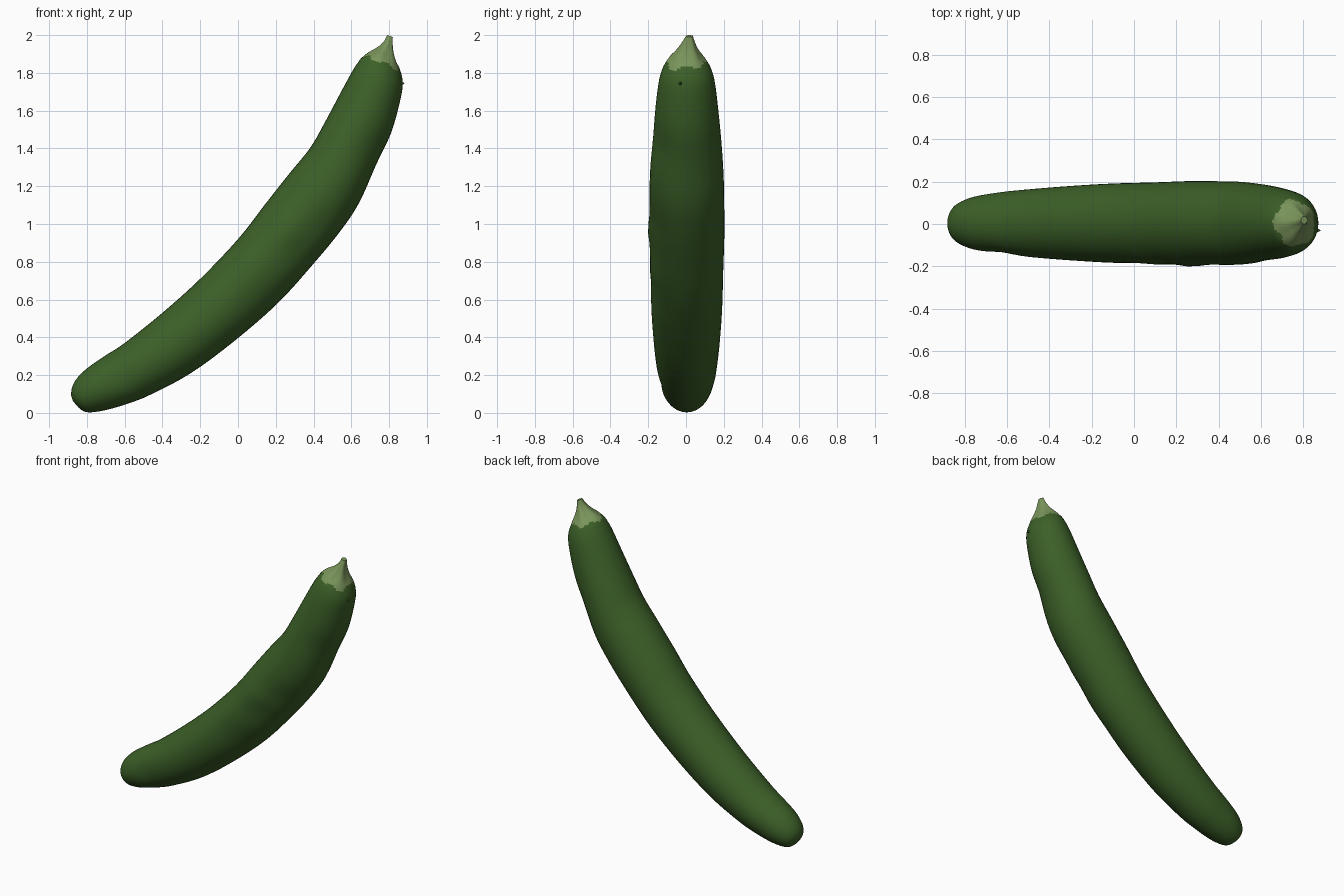
import bpy, bmesh, math
from mathutils import Vector

if "Cube" in bpy.data.objects:
    bpy.data.objects.remove(bpy.data.objects["Cube"])

def material(name, rgb):
    m = bpy.data.materials.new(name)
    m.diffuse_color = (*rgb, 1)
    m.use_nodes = True
    m.node_tree.nodes["Principled BSDF"].inputs["Base Color"].default_value = m.diffuse_color
    return m

skin = material("dark green skin", (0.045, 0.117, 0.021))
stem = material("pale green stem", (0.195, 0.30, 0.105))

# Outline stations: upper-left edge x,z / lower-right edge x,z / half depth in y
STATIONS = [
    (-.883, .09, -.875, .065, .015), (-.88, .13, -.835, .02, .065),
    (-.855, .18, -.79, .003, .098), (-.80, .235, -.70, .015, .126),
    (-.70, .305, -.58, .05, .145), (-.60, .37, -.46, .098, .157),
    (-.40, .53, -.25, .21, .174), (-.20, .71, -.02, .38, .187),
    (0, .92, .21, .58, .193), (.14, 1.10, .40, .79, .199),
    (.27, 1.265, .54, .96, .198), (.38, 1.40, .64, 1.11, .195),
    (.45, 1.52, .73, 1.31, .185), (.53, 1.67, .81, 1.48, .170),
    (.60, 1.80, .86, 1.66, .152), (.635, 1.855, .872, 1.75, .135),
    (.66, 1.885, .857, 1.82, .112), (.70, 1.91, .838, 1.865, .083),
    (.745, 1.938, .825, 1.91, .054), (.775, 1.968, .82, 1.95, .034),
    (.79, 2.0, .82, 1.99, .018)]
SUB, SEG = 4, 40

def catmull(a, b, c, d, t):
    return [.5 * (2*q + (r-p)*t + (2*p-5*q+4*r-s)*t*t + (3*q-p-3*r+s)*t**3)
            for p, q, r, s in zip(a, b, c, d)]

def resample(pts):
    out, n = [], len(pts)
    for i in range(n - 1):
        quad = [pts[max(0, min(n-1, i+k))] for k in (-1, 0, 1, 2)]
        out += [catmull(*quad, j / SUB) for j in range(SUB)]
    return out + [list(pts[-1])]

# Shallow dents on the front and right-hand side: x, y, z, radius, depth
DENTS = [(.30, -.19, .86, .09, .012), (.42, -.17, 1.0, .08, .010),
         (-.62, -.13, .19, .08, .010), (.10, -.18, .62, .10, .007),
         (.68, -.12, 1.42, .10, .010), (.05, -.18, .80, .08, -.006),
         (.26, -.19, .96, .08, -.010)]

rings = resample(STATIONS)
bm = bmesh.new()
loops = []
for i, (lx, lz, rx, rz, w) in enumerate(rings):
    s = i / SUB
    left, right = Vector((lx, 0, lz)), Vector((rx, 0, rz))
    mid, half = (left + right) / 2, (right - left) / 2
    yc = .004 + .014 * max(0, (s - 17) / 3)
    loop = []
    for k in range(SEG):
        a = 2 * math.pi * k / SEG
        p = mid + half * math.cos(a) + Vector((0, yc + w * math.sin(a), 0))
        inward = (mid - p).normalized()
        for x, y, z, r, d in DENTS:
            p += inward * d * math.exp(-((p - Vector((x, y, z))).length / r) ** 2)
        # ribbed, slightly twisted stem
        if s > 16:
            p += inward * .006 * min(1, s - 16) * (w / .1) * math.cos(5 * a)
        loop.append(bm.verts.new(p))
    loops.append(loop)

# Skin and stem faces, with a wavy colour border below the stem
for i in range(len(loops) - 1):
    for k in range(SEG):
        n = (k + 1) % SEG
        f = bm.faces.new((loops[i][k], loops[i][n], loops[i+1][n], loops[i+1][k]))
        a = 2 * math.pi * k / SEG
        border = 16.1 + .22 * math.cos(5 * a + .6) + .12 * math.sin(2 * a)
        f.material_index = 1 if (i + .5) / SUB > border else 0
bm.faces.new(loops[0][::-1])
bm.faces.new(loops[-1]).material_index = 1
bmesh.ops.recalc_face_normals(bm, faces=bm.faces)

me = bpy.data.meshes.new("zucchini")
bm.to_mesh(me)
bm.free()
me.materials.append(skin)
me.materials.append(stem)
body = bpy.data.objects.new("zucchini", me)
bpy.context.collection.objects.link(body)

# Small thorn near the stem
bpy.ops.mesh.primitive_cone_add(vertices=8, radius1=.018, radius2=.002, depth=.03,
                                location=(.866, -.03, 1.745),
                                rotation=(0, math.pi / 2, 0))
thorn = bpy.context.object
thorn.name = "thorn"
thorn.data.materials.append(skin)

for ob in (body, thorn):
    bpy.ops.object.select_all(action='DESELECT')
    ob.select_set(True)
    bpy.context.view_layer.objects.active = ob
    bpy.ops.object.shade_smooth_by_angle(angle=math.radians(50))
